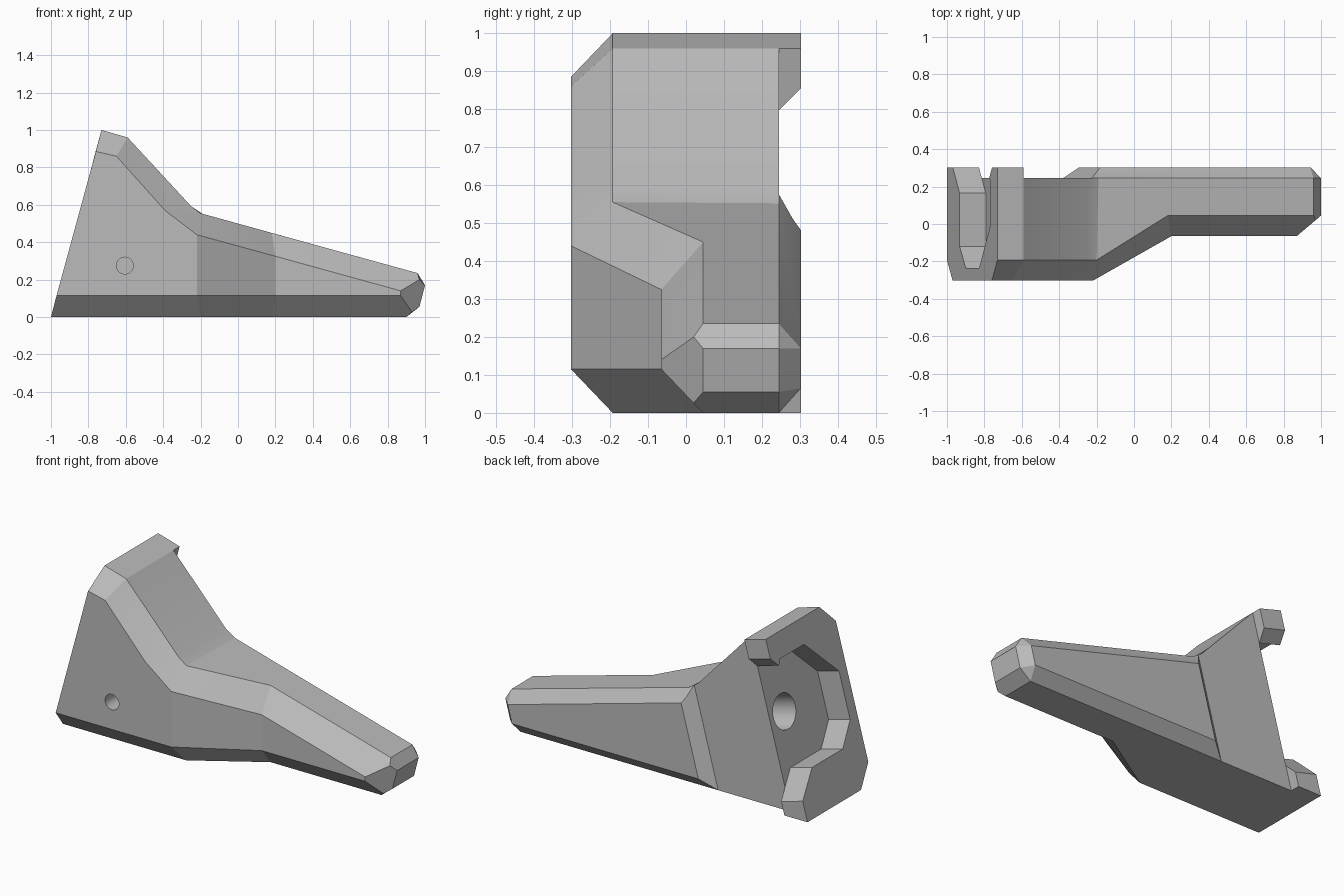
import bpy
import bmesh
import math
from mathutils import Vector

cube = bpy.data.objects.get("Cube")
if cube:
    bpy.data.objects.remove(cube, do_unlink=True)

BEVEL = 0.11      # front chamfer width
BACK = 0.245      # recessed back plane
REAR = 0.303      # outermost back plane
LEAN = 0.27       # slope of the mounting face
SLAB = 0.145      # thickness of the mounting slab

grey = bpy.data.materials.new("plain grey")
grey.use_nodes = True
grey.diffuse_color = (0.5, 0.5, 0.5, 1)
grey.node_tree.nodes["Principled BSDF"].inputs["Base Color"].default_value = (0.5, 0.5, 0.5, 1)


def finish(name, bm):
    bmesh.ops.recalc_face_normals(bm, faces=bm.faces[:])
    mesh = bpy.data.meshes.new(name)
    bm.to_mesh(mesh)
    bm.free()
    mesh.materials.append(grey)
    obj = bpy.data.objects.new(name, mesh)
    bpy.context.collection.objects.link(obj)
    return obj


def prism(name, points, sweep):
    """Extrude a planar outline along a vector."""
    bm = bmesh.new()
    face = bm.faces.new([bm.verts.new(p) for p in points])
    ext = bmesh.ops.extrude_face_region(bm, geom=[face], use_keep_orig=True)
    moved = [v for v in ext["geom"] if isinstance(v, bmesh.types.BMVert)]
    bmesh.ops.translate(bm, verts=moved, vec=sweep)
    return finish(name, bm)


def cut(target, cutter):
    mod = target.modifiers.new("cut", "BOOLEAN")
    mod.operation = "DIFFERENCE"
    mod.solver = "EXACT"
    mod.object = cutter
    bpy.context.view_layer.objects.active = target
    bpy.ops.object.modifier_apply(modifier=mod.name)
    bpy.data.objects.remove(cutter, do_unlink=True)


def drill(target, centre, radius, depth, rotation):
    bpy.ops.mesh.primitive_cylinder_add(vertices=32, radius=radius, depth=depth,
                                        location=centre, rotation=rotation)
    cut(target, bpy.context.object)


def front(y, low_x, lean, high, top):
    """Bottom, lower front, upper front and top corners of a section."""
    return [(low_x, y + BEVEL, 0), (low_x + lean, y, 0.115),
            (high[0], y, high[1]), (top[0], y + BEVEL, top[1])]


def back(top_x, top_z, low_x, edge_y, face_y):
    """Top, upper back, lower back and bottom corners of a section."""
    t, b = Vector((top_x, edge_y, top_z)), Vector((low_x, edge_y, 0))
    f = 0.065 / top_z
    pts = [t, t.lerp(b, f), b.lerp(t, f), b]
    for p in pts[1:3]:
        p.y = face_y
    return [tuple(p) for p in pts]


# Body sections from the mounting face to the tip
shoulder = back(-0.19, 0.552, -0.31, BACK, REAR)
rings = [
    front(-0.303, -1, 0.03, (-0.76, 0.885), (-0.73, 1)) + back(-0.73, 1, -1, REAR, REAR),
    front(-0.303, -0.85, 0.03, (-0.65, 0.86), (-0.59, 0.96)) + back(-0.59, 0.96, -0.85, REAR, REAR),
    front(-0.303, -0.4, 0, (-0.39, 0.57), (-0.25, 0.592)) + back(-0.25, 0.592, -0.4, BACK, REAR),
    front(-0.303, -0.2, -0.02, (-0.22, 0.44), (-0.2, 0.555)) + shoulder,
    front(-0.065, 0.18, 0.02, (0.2, 0.325), (0.18, 0.45)) + shoulder,
    front(-0.065, 0.9, -0.03, (0.87, 0.14), (0.96, 0.235)) + back(0.96, 0.235, 0.9, BACK, REAR),
]

bm = bmesh.new()
cache = {}


def vert(p):
    key = tuple(round(c, 4) for c in p)
    if key not in cache:
        cache[key] = bm.verts.new(p)
    return cache[key]


def face(verts):
    verts = list(dict.fromkeys(verts))
    if len(verts) > 2:
        bm.faces.new(verts)


loops = [[vert(p) for p in ring] for ring in rings]
for a, b in zip(loops, loops[1:]):
    for i in range(8):
        j = (i + 1) % 8
        face([a[i], a[j], b[j], b[i]])
face(loops[0])

# Faceted tip
r = loops[-1]
e = [vert(p) for p in [(0.97, 0.045, 0.055), (1, 0.045, 0.17), (1, BACK, 0.17),
                       (0.97, BACK, 0.055), (0.97, 0.02, 0.2), (0.93, 0.02, 0.026)]]
for f in [e[:4], [r[3], r[4], e[2], e[1], e[4]], [r[7], r[0], e[5], e[0], e[3]],
          [r[1], r[2], e[4], e[1], e[0], e[5]], [r[2], r[3], e[4]], [r[0], r[1], e[5]],
          [r[5], r[6], e[3], e[2]], [r[4], r[5], e[2]], [r[6], r[7], e[3]]]:
    face(f)
body = finish("bracket_body", bm)

# Shallow step across the back, parallel to the mounting face
step = [(-0.85, BACK), (-0.38, BACK), (-0.31, REAR), (-0.19, 0.4), (-0.85, 0.4)]
low = -0.2
cut(body, prism("back_step_cutter", [(x + LEAN * low, y, low) for x, y in step],
                Vector((LEAN, 0, 1)) * 1.5))

# Slot in the mounting face, open to the back between two lips
normal = Vector((1, 0, -LEAN)).normalized()
slot = [(0.4, 0.02), (0.165, 0.25), (-0.12, 0.25), (-0.235, 0.37), (-0.235, 0.635),
        (0, 0.865), (0.225, 0.865), (BACK, 0.835), (0.4, 0.99)]
outline = [Vector((-1 + LEAN * z, y, z)) - normal * 0.1 for y, z in slot]
cut(body, prism("slot_cutter", outline, normal * (SLAB + 0.1)))

# Round socket in the slot floor and small pin hole in the front
drill(body, (-0.714, 0.11, 0.5), 0.1, 0.5, (0, math.radians(105), 0))
drill(body, (-0.605, -0.3, 0.275), 0.045, 0.3, (math.radians(90), 0, 0))

# Smooth the holes, keep every planar edge crisp
bpy.ops.object.select_all(action="DESELECT")
body.select_set(True)
bpy.context.view_layer.objects.active = body
bpy.ops.object.shade_smooth_by_angle(angle=math.radians(14))
